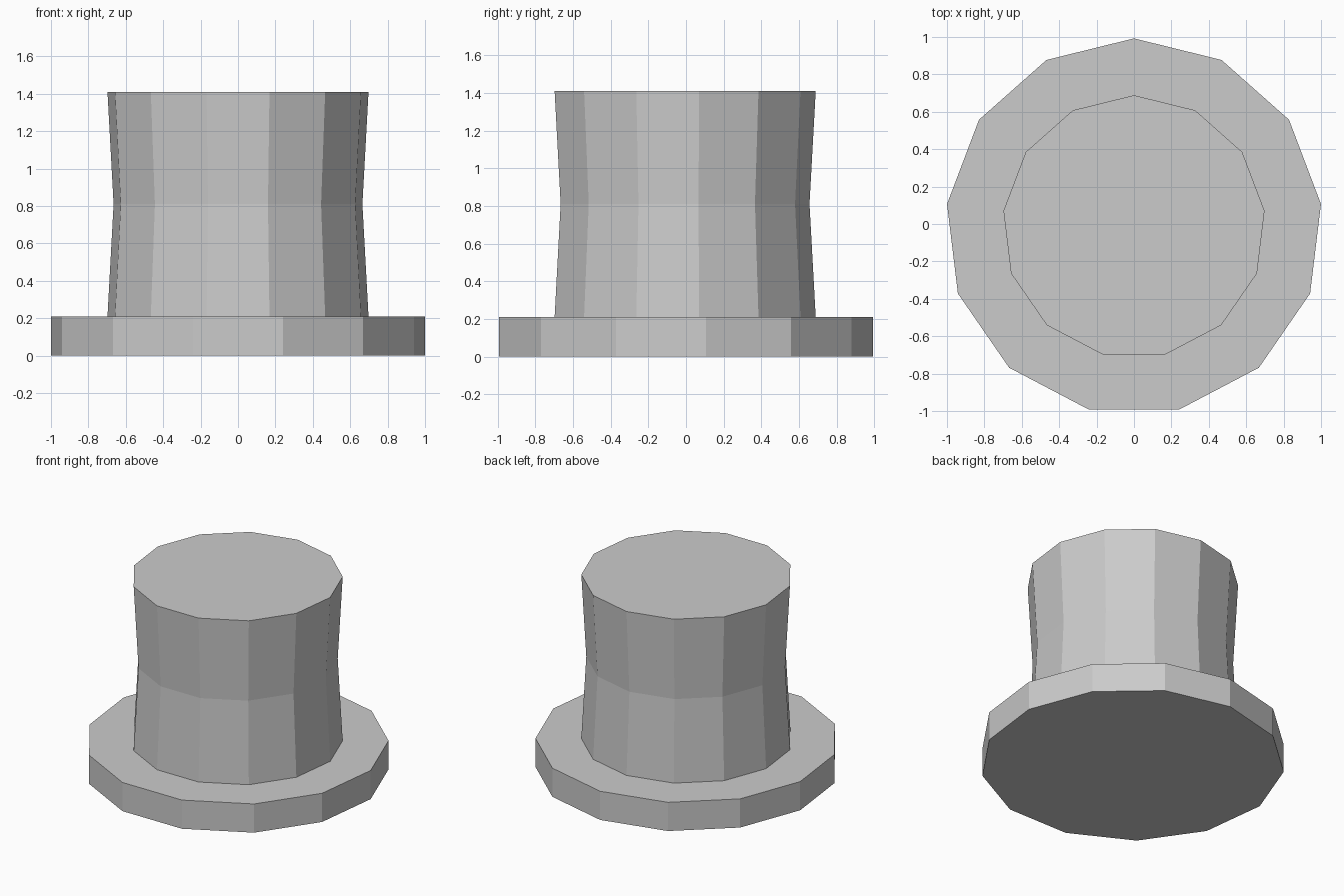
import bpy
import bmesh
from math import cos, sin, pi

SIDES = 13
CENTRE_Y = -0.0146  # centres the odd-sided outline on y = 0

cube = bpy.data.objects.get("Cube")
if cube:
    bpy.data.objects.remove(cube, do_unlink=True)

grey = bpy.data.materials.new("light grey")
grey.use_nodes = True
colour = (0.6, 0.6, 0.6, 1)
grey.diffuse_color = colour
grey.node_tree.nodes["Principled BSDF"].inputs["Base Color"].default_value = colour


def turned_solid(name, profile):
    """Faceted solid from (radius, height) pairs, with one corner at the back."""
    bm = bmesh.new()
    rings = []
    for radius, z in profile:
        angles = [pi / 2 + 2 * pi * i / SIDES for i in range(SIDES)]
        rings.append([bm.verts.new((radius * cos(a), CENTRE_Y + radius * sin(a), z))
                      for a in angles])
    for low, high in zip(rings, rings[1:]):
        for i in range(SIDES):
            j = (i + 1) % SIDES
            bm.faces.new((low[i], low[j], high[j], high[i]))
    bm.faces.new(rings[0][::-1])
    bm.faces.new(rings[-1])
    mesh = bpy.data.meshes.new(name)
    bm.to_mesh(mesh)
    bm.free()
    mesh.materials.append(grey)
    obj = bpy.data.objects.new(name, mesh)
    bpy.context.collection.objects.link(obj)
    return obj


# Wide flat brim
turned_solid("brim", [(1.007, 0), (1.007, 0.21)])

# Crown pinched at the waist
turned_solid("crown", [(0.703, 0.21), (0.67, 0.81), (0.703, 1.41)])
